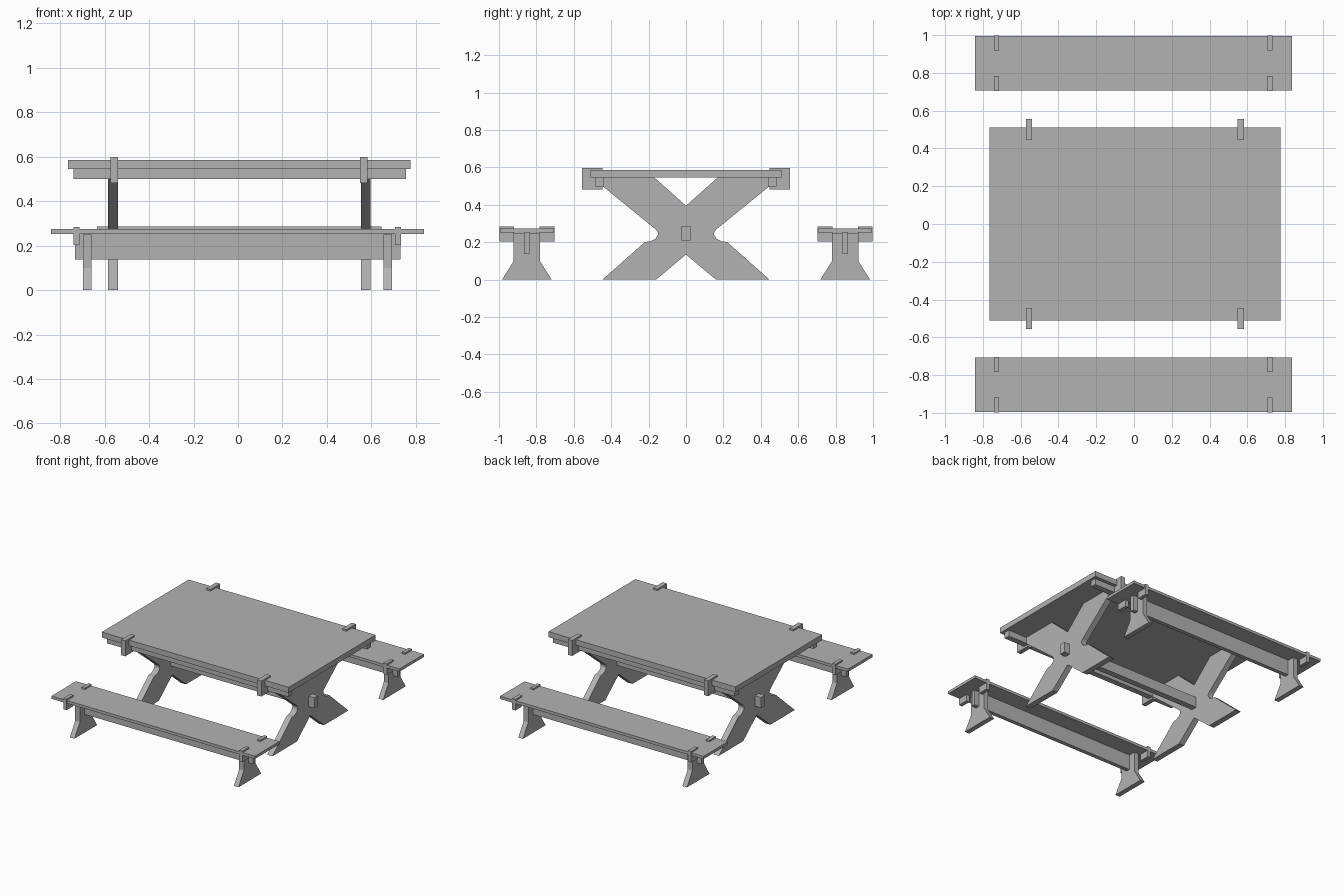
import bpy

if "Cube" in bpy.data.objects:
    bpy.data.objects.remove(bpy.data.objects["Cube"])

mat = bpy.data.materials.new("plain grey")
mat.diffuse_color = (0.45, 0.45, 0.45, 1)
mat.use_nodes = True
mat.node_tree.nodes["Principled BSDF"].inputs["Base Color"].default_value = mat.diffuse_color


def prism(name, x0, x1, profile):
    """Extrude a (y, z) outline, listed counter-clockwise, from x0 to x1."""
    n = len(profile)
    verts = [(x, y, z) for x in (x0, x1) for y, z in profile]
    faces = [list(range(n))[::-1], list(range(n, 2 * n))]
    faces += [(i, (i + 1) % n, (i + 1) % n + n, i + n) for i in range(n)]
    mesh = bpy.data.meshes.new(name)
    mesh.from_pydata(verts, [], faces)
    mesh.materials.append(mat)
    obj = bpy.data.objects.new(name, mesh)
    bpy.context.collection.objects.link(obj)
    return obj


def box(name, x0, x1, y0, y1, z0, z1):
    y0, y1 = sorted((y0, y1))
    return prism(name, x0, x1, [(y0, z0), (y1, z0), (y1, z1), (y0, z1)])


# Table top and its through beam
box("table_top", -0.765, 0.776, -0.511, 0.511, 0.545, 0.586)
box("table_beam", -0.635, 0.645, -0.023, 0.023, 0.208, 0.286)

# Crossed table legs: right half of the outline, mirrored
half = [(0, 0.134), (0.16, 0), (0.447, 0), (0.22, 0.201), (0.19, 0.205),
        (0.163, 0.219), (0.151, 0.238), (0.151, 0.253), (0.16, 0.267),
        (0.443, 0.497), (0.443, 0.545), (0.168, 0.545), (0, 0.395)]
cross = half + [(-y, z) for y, z in half[-2:0:-1]]
for x0 in (-0.584, 0.553):
    prism("table_cross_leg", x0, x0 + 0.044, cross)

# Rails and clips along both long table edges
for s in (-1, 1):
    box("table_rail", -0.741, 0.755, s * 0.441, s * 0.485, 0.499, 0.545)
    for x0 in (-0.573, 0.548):
        box("table_clip", x0, x0 + 0.034, s * 0.446, s * 0.557, 0.483, 0.598)

# Benches
BY = 0.851
for s in (-1, 1):
    c = s * BY
    box("bench_seat", -0.841, 0.836, c - 0.144, c + 0.144, 0.253, 0.274)
    box("bench_stretcher", -0.734, 0.731, c - 0.015, c + 0.015, 0.137, 0.253)
    leg = [(-0.133, 0), (0.133, 0), (0.07, 0.1), (0.07, 0.25),
           (-0.07, 0.25), (-0.07, 0.1)]
    for x0 in (-0.697, 0.655):
        prism("bench_leg", x0, x0 + 0.038, [(c + y, z) for y, z in leg])
    for x0 in (-0.741, 0.707):
        for t in (-1, 1):
            box("bench_clip", x0, x0 + 0.027, c + t * 0.068, c + t * 0.147,
                0.203, 0.285)
